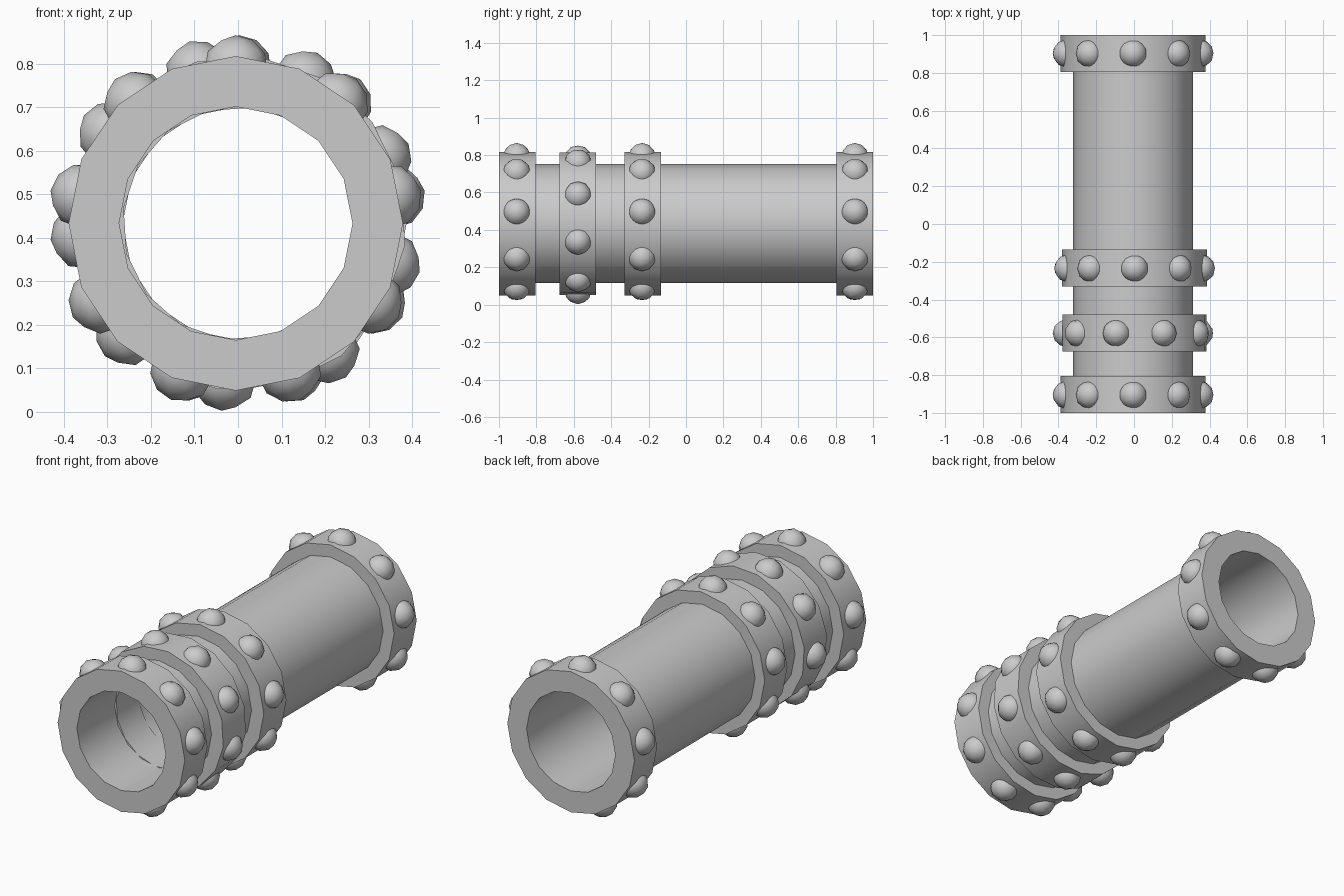
import bpy, bmesh, math
from mathutils import Matrix, Vector

if "Cube" in bpy.data.objects:
    bpy.data.objects.remove(bpy.data.objects["Cube"])

SIDES = 16
CZ = 0.433           # height of the tube axis
R_IN, R_TUBE, R_RING = 0.268, 0.318, 0.384
STUD_R, STUD_DIST, STUDS = 0.075, 0.357, 9

grey = bpy.data.materials.new("plain grey")
grey.diffuse_color = (0.6, 0.6, 0.6, 1)
grey.use_nodes = True
grey.node_tree.nodes["Principled BSDF"].inputs["Base Color"].default_value = grey.diffuse_color


def finish(name, bm, angle=30):
    bmesh.ops.recalc_face_normals(bm, faces=bm.faces)
    me = bpy.data.meshes.new(name)
    bm.to_mesh(me)
    bm.free()
    me.materials.append(grey)
    ob = bpy.data.objects.new(name, me)
    bpy.context.collection.objects.link(ob)
    bpy.ops.object.select_all(action='DESELECT')
    ob.select_set(True)
    bpy.context.view_layer.objects.active = ob
    bpy.ops.object.shade_smooth_by_angle(angle=math.radians(angle))
    return ob


def lathe(name, profile, cx, turn=0.0):
    """Revolve a closed (radius, y) profile around the y axis."""
    bm = bmesh.new()
    rows = []
    for i in range(SIDES):
        a = math.radians(90 + turn) + math.tau * i / SIDES
        rows.append([bm.verts.new((cx + r * math.cos(a), y, CZ + r * math.sin(a)))
                     for r, y in profile])
    n = len(profile)
    for i in range(SIDES):
        p, q = rows[i], rows[(i + 1) % SIDES]
        for j in range(n):
            k = (j + 1) % n
            bm.faces.new((p[j], p[k], q[k], q[j]))
    return finish(name, bm)


def studs(name, cx, y, turn=0.0):
    """A circle of half-sunk balls, poles pointing outward."""
    bm = bmesh.new()
    for i in range(STUDS):
        a = math.radians(90 + turn) + math.tau * i / STUDS
        d = Vector((math.cos(a), 0, math.sin(a)))
        m = (Matrix.Translation(Vector((cx, y, CZ)) + d * STUD_DIST)
             @ Matrix.Rotation(math.pi / 2 - a, 4, 'Y'))
        bmesh.ops.create_icosphere(bm, subdivisions=2, radius=STUD_R, matrix=m)
    return finish(name, bm, 60)


# Hollow tube with a thick collar at each end
lathe("tube_with_end_collars",
      [(R_IN, -1), (R_RING, -1), (R_RING, -0.805), (R_TUBE, -0.805),
       (R_TUBE, 0.805), (R_RING, 0.805), (R_RING, 1), (R_IN, 1)], -0.005)

# Two loose rings, the first one turned
for name, y0, y1, turn in (("front_ring", -0.675, -0.48, 15),
                           ("middle_ring", -0.33, -0.135, 0)):
    lathe(name, [(R_IN, y0), (R_RING, y0), (R_RING, y1), (R_IN, y1)], 0.003, turn)

# Studs around every collar and ring
studs("front_collar_studs", -0.005, -0.905)
studs("front_ring_studs", 0.0, -0.578, 15)
studs("middle_ring_studs", 0.003, -0.235)
studs("back_collar_studs", -0.005, 0.903)
